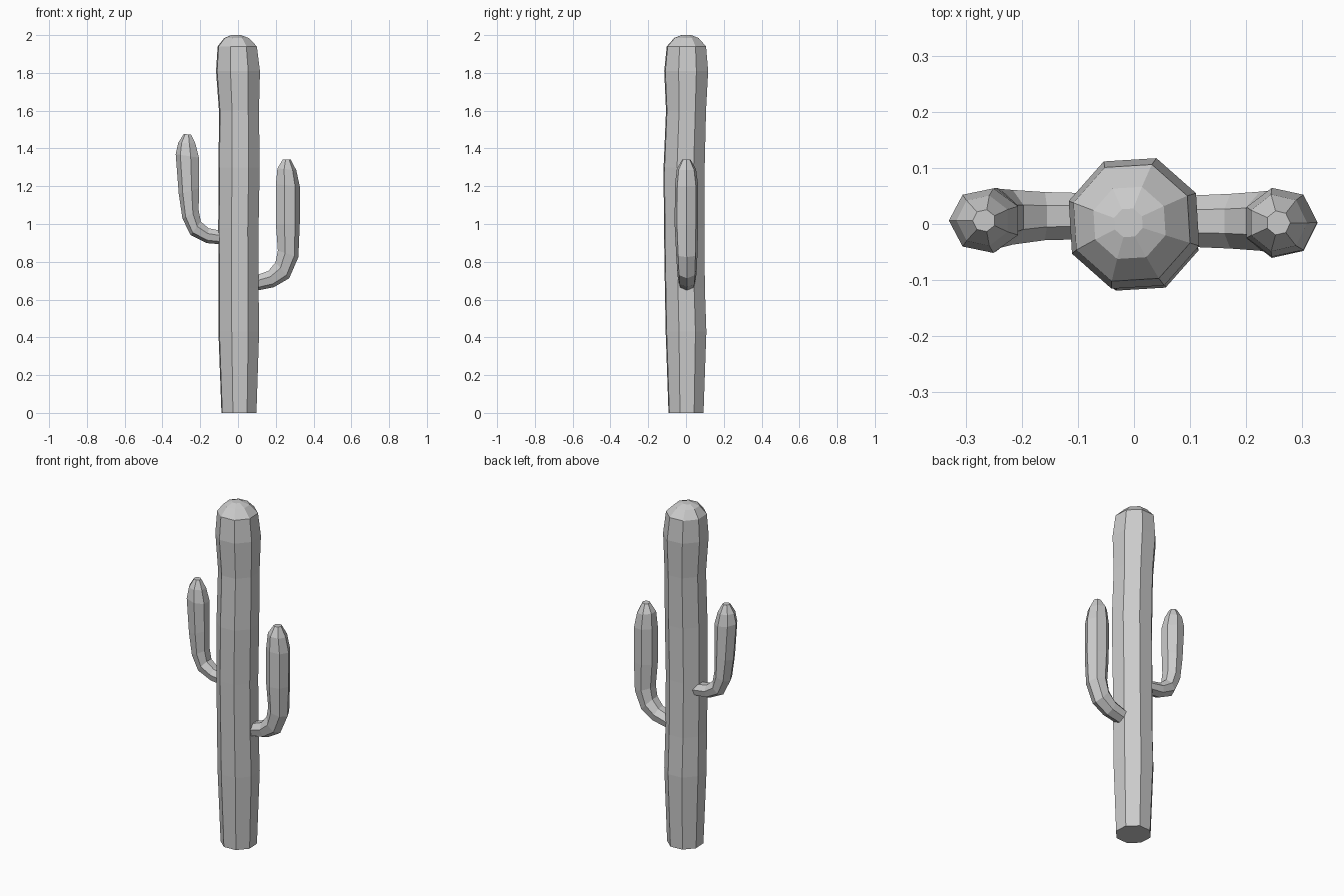
import bpy, bmesh, math
from mathutils import Vector


def skin(name, rings):
    """Join equal-sized rings of points into a closed flat-shaded tube."""
    bm = bmesh.new()
    loops = [[bm.verts.new(p) for p in ring] for ring in rings]
    n = len(loops[0])
    for a, b in zip(loops, loops[1:]):
        for i in range(n):
            j = (i + 1) % n
            bm.faces.new((a[i], a[j], b[j], b[i]))
    bm.faces.new(loops[0][::-1])
    bm.faces.new(loops[-1])
    bmesh.ops.recalc_face_normals(bm, faces=bm.faces)
    mesh = bpy.data.meshes.new(name)
    bm.to_mesh(mesh)
    bm.free()
    obj = bpy.data.objects.new(name, mesh)
    bpy.context.collection.objects.link(obj)
    return obj


def trunk_ring(z, cx, cy, r, sides=8, turn=math.radians(26)):
    angles = [turn + math.tau * i / sides for i in range(sides)]
    return [(cx + r * math.cos(a), cy + r * math.sin(a), z) for a in angles]


def arm_ring(ox, oz, ix, iz, cy, width, sides=7):
    """Ring spanning from an outer to an inner outline point, seen from the front."""
    outer, inner = Vector((ox, cy, oz)), Vector((ix, cy, iz))
    mid, half = (outer + inner) / 2, (outer - inner) / 2
    side = Vector((0, width, 0))
    angles = [math.tau * i / sides for i in range(sides)]
    return [mid + half * math.cos(a) * 1.03 + side * math.sin(a) for a in angles]


# Trunk: height, centre x, centre y, radius
trunk = [
    (0.00, 0.005, 0.000, 0.098), (0.43, 0.004, 0.000, 0.114),
    (0.66, 0.003, -0.006, 0.112), (0.98, 0.002, -0.010, 0.113),
    (1.30, 0.006, -0.010, 0.115), (1.60, 0.005, 0.000, 0.112),
    (1.81, 0.000, 0.001, 0.123), (1.94, -0.004, 0.002, 0.110),
    (1.985, -0.008, 0.002, 0.068), (2.00, -0.010, 0.002, 0.027),
]
skin("trunk", [trunk_ring(*t) for t in trunk])

# Arms: outer x, outer z, inner x, inner z, centre y, half width
right_arm = [
    (0.08, 0.645, 0.08, 0.725, 0.005, 0.046), (0.19, 0.667, 0.16, 0.755, 0.005, 0.050),
    (0.27, 0.714, 0.196, 0.80, 0.005, 0.054), (0.318, 0.825, 0.207, 0.86, 0.004, 0.058),
    (0.325, 1.00, 0.196, 1.00, 0.002, 0.064), (0.325, 1.20, 0.196, 1.21, 0.003, 0.063),
    (0.307, 1.285, 0.205, 1.295, 0.002, 0.052), (0.278, 1.342, 0.236, 1.342, 0.002, 0.022),
]
left_arm = [
    (-0.08, 0.893, -0.08, 0.965, 0.014, 0.042), (-0.165, 0.900, -0.155, 0.98, 0.014, 0.044),
    (-0.25, 0.942, -0.195, 1.015, 0.012, 0.050), (-0.293, 1.03, -0.205, 1.075, 0.010, 0.054),
    (-0.312, 1.16, -0.203, 1.19, 0.008, 0.058), (-0.328, 1.37, -0.202, 1.35, 0.006, 0.059),
    (-0.315, 1.43, -0.222, 1.425, 0.006, 0.046), (-0.287, 1.476, -0.247, 1.474, 0.006, 0.020),
]
skin("right_arm", [arm_ring(*s) for s in right_arm])
skin("left_arm", [arm_ring(*s) for s in left_arm])
